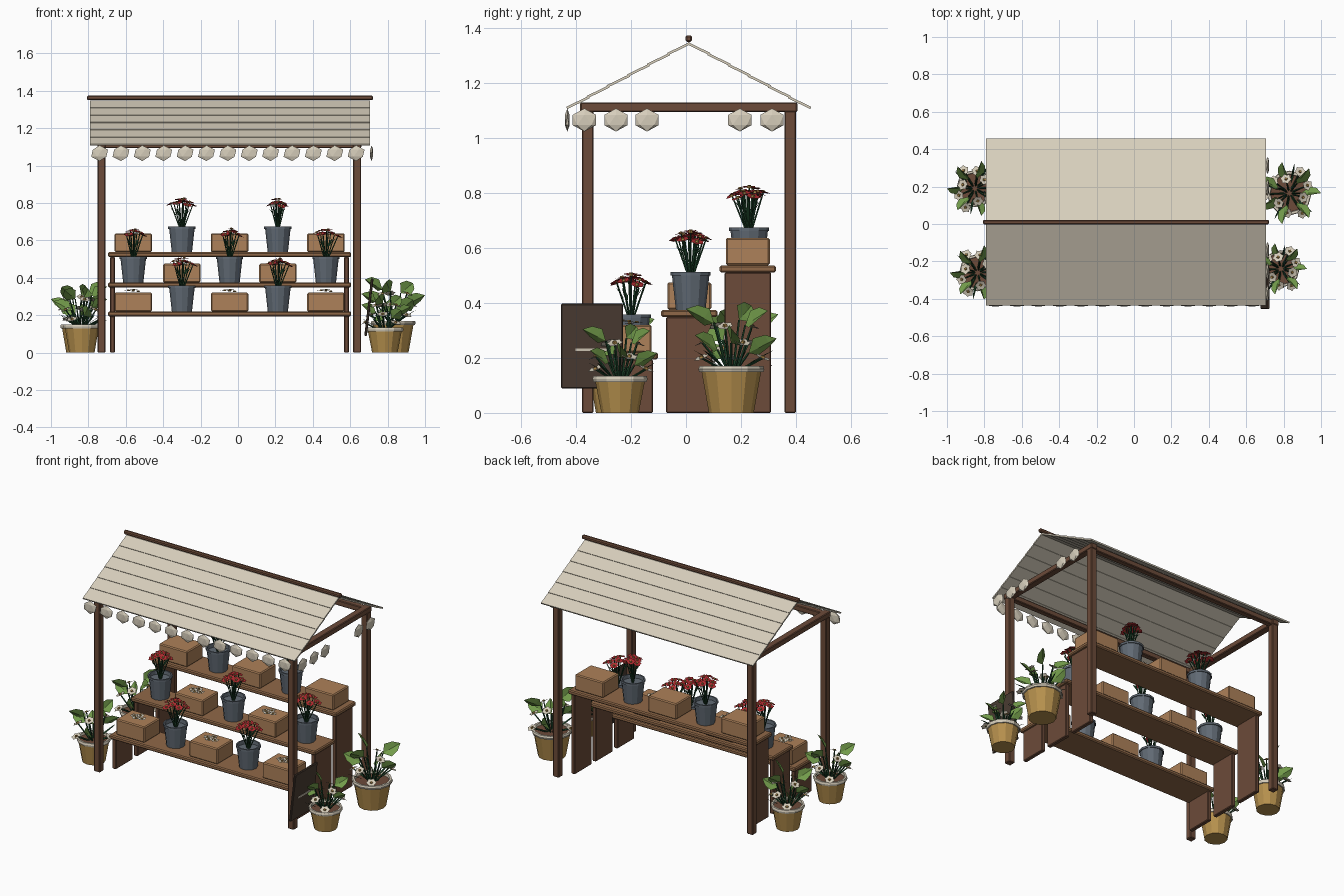
import bpy, bmesh, math, random
from mathutils import Vector, Matrix

random.seed(4)
if "Cube" in bpy.data.objects:
    bpy.data.objects.remove(bpy.data.objects["Cube"])


def material(name, r, g, b):
    m = bpy.data.materials.new(name)
    m.use_nodes = True
    m.diffuse_color = (r, g, b, 1)
    m.node_tree.nodes["Principled BSDF"].inputs["Base Color"].default_value = (r, g, b, 1)
    return m


canvas = material("cream canvas", .68, .62, .50)
dark_wood = material("dark wood", .15, .07, .041)
shelf_wood = material("shelf wood", .28, .14, .065)
crate_wood = material("crate wood", .42, .22, .10)
slate = material("slate metal", .12, .145, .175)
clay = material("ochre clay", .47, .28, .075)
leaf_green = material("leaf green", .17, .33, .07)
stem_green = material("stem green", .012, .055, .022)
red = material("red petal", .45, .025, .03)
board_black = material("chalkboard", .07, .046, .033)


def make(name, bm, mats, loc=(0, 0, 0), rot=(0, 0, 0)):
    mesh = bpy.data.meshes.new(name)
    bm.to_mesh(mesh)
    bm.free()
    ob = bpy.data.objects.new(name, mesh)
    for m in mats:
        mesh.materials.append(m)
    ob.location, ob.rotation_euler = loc, rot
    bpy.context.collection.objects.link(ob)
    return ob


def box(name, loc, size, mat, rot=(0, 0, 0), bevel=0.004):
    bm = bmesh.new()
    bmesh.ops.create_cube(bm, size=1, matrix=Matrix.Diagonal((*size, 1)))
    ob = make(name, bm, [mat], loc, rot)
    if bevel:
        mod = ob.modifiers.new("soft edges", "BEVEL")
        mod.width, mod.segments = bevel, 1
    return ob


def lathe(name, profile, n, loc, mats, indices):
    bm = bmesh.new()
    rings = [[bm.verts.new((r * math.cos(k * math.tau / n), r * math.sin(k * math.tau / n), z))
              for k in range(n)] for r, z in profile]
    for a, b, idx in zip(rings, rings[1:], indices):
        for k in range(n):
            j = (k + 1) % n
            bm.faces.new((a[k], a[j], b[j], b[k])).material_index = idx
    bmesh.ops.remove_doubles(bm, verts=bm.verts, dist=1e-5)
    bmesh.ops.recalc_face_normals(bm, faces=bm.faces)
    return make(name, bm, mats, loc)


def rod(bm, a, b, r, idx):
    d = b - a
    m = Matrix.Translation((a + b) / 2) @ d.to_track_quat("Z", "Y").to_matrix().to_4x4()
    res = bmesh.ops.create_cone(bm, cap_ends=True, segments=4, radius1=r, radius2=r * .8,
                                depth=d.length, matrix=m)
    for v in res["verts"]:
        for f in v.link_faces:
            f.material_index = idx


def leaf(bm, base, tip, width, roll, idx):
    # Pointed blade folded along its midrib
    d = tip - base
    side = Matrix.Rotation(roll, 3, d.normalized()) @ d.cross(Vector((0, 0, 1))).normalized()
    fold = side.cross(d).normalized() * width * .15
    mid = [bm.verts.new(base + d * t) for t in (0, .35, .7, 1)]
    for s in (1, -1):
        e1 = bm.verts.new(base + d * .3 + side * s * width * .5 + fold)
        e2 = bm.verts.new(base + d * .7 + side * s * width * .36 + fold)
        for f in ((mid[0], mid[1], e1), (mid[1], mid[2], e2, e1), (mid[2], mid[3], e2)):
            bm.faces.new(f).material_index = idx


def flower(bm, c, normal, r, petals, idx, heart):
    q = normal.to_track_quat("Z", "Y")
    spin = random.random()
    for k in range(petals):
        a = (k + spin) * math.tau / petals
        pts = [(0, 0, 0), (r * .65, -.42 * r, .1 * r), (r, 0, .15 * r), (r * .65, .42 * r, .1 * r)]
        vs = [bm.verts.new(c + q @ (Matrix.Rotation(a, 3, "Z") @ Vector(p))) for p in pts]
        bm.faces.new(vs).material_index = idx
    rod(bm, c, c + normal * r * .3, r * .3, heart)


def polar(r, a, z):
    return Vector((r * math.cos(a), r * math.sin(a), z))


# Frame: four posts joined by top beams
for x, side in ((-.73, "right"), (.637, "left")):
    for y, end in ((-.358, "front"), (.38, "back")):
        box(f"{end}_{side}_post", (x, y, .55), (.042, .042, 1.1), dark_wood)
    box(f"{side}_beam", (x, .01, 1.113), (.045, .79, .035), dark_wood)
for y, end in ((-.358, "front"), (.38, "back")):
    box(f"{end}_beam", (-.046, y, 1.11), (1.36, .036, .034), dark_wood)

# Roof: lapped strips on both slopes and a ridge pole
slope = math.atan2(.235, .44)
for s, side in ((-1, "front"), (1, "back")):
    for i in range(6):
        d = (i + .5) / 6
        box(f"{side}_roof_strip", (-.043, .01 + s * .44 * d, 1.345 - .235 * d),
            (1.495, .09, .009), canvas, (-s * (slope - .04), 0, 0), 0)
box("ridge_pole", (-.043, .01, 1.362), (1.53, .024, .024), dark_wood, bevel=.006)


# Bunting: faceted flattened discs along the front and one gable
def bunting(name, loc, scale):
    bm = bmesh.new()
    bmesh.ops.create_icosphere(bm, subdivisions=1, radius=1,
                               matrix=Matrix.Diagonal((*scale, 1)))
    make(name, bm, [canvas], loc)


for i in range(13):
    bunting("front_bunting", (-.74 + i * .1143, -.432, 1.066), (.05, .01, .042))
for y in (-.37, -.255, -.142, .196, .313):
    bunting("side_bunting", (.714, y, 1.066), (.01, .05, .042))


# Buckets with bouquets
def bucket(x, y, z, spread, stems):
    lathe("bucket", [(0, 0), (.054, 0), (.068, .125), (.073, .125), (.073, .138), (.064, .138),
                     (.062, .115), (0, .115)], 12, (x, y, z), [slate], [0] * 7)
    bm = bmesh.new()
    for k in range(stems):
        a = k * 2.4
        r = spread * math.sqrt((k + .3) / stems)
        top = polar(r, a, .285 - .035 * (k / stems) - random.random() * .012)
        rod(bm, polar(r * .1, a, .115), top, .0035, 0)
        lean = polar(.5 * r / spread, a, 1).normalized()
        flower(bm, top, lean, .027, 6, 1, 2)
        if k % 2:
            leaf(bm, polar(r * .45, a, .19), polar(r * .45 + .035, a, .235), .014, .5, 0)
    make("bouquet", bm, [stem_green, red, clay], (x, y, z))


# Stepped shelves: board, side panels, crates and buckets per step
outer, inner = (-.56, -.045, .47), (-.30, .213)
steps = (("bottom", -.205, .22, outer, inner, (.065, .065), 9),
         ("middle", .012, .375, inner, outer, (.055, .055, .07), 9),
         ("top", .225, .537, outer, inner, (.07, .045), 11))
for name, y, z, crates, buckets, spreads, stems in steps:
    box(name + "_shelf", (-.045, y, z - .013), (1.30, .205, .026), shelf_wood, bevel=.006)
    for x in (-.671, .58):
        box(name + "_side_panel", (x, y, (z - .026) / 2), (.026, .17, z - .026), dark_wood)
    for x in crates:
        box(name + "_crate", (x, y, z + .05), (.2, .16, .1), crate_wood, bevel=.006)
        if name != "top":
            bm = bmesh.new()
            for k in range(4):
                flower(bm, polar(.026, k * 1.6, .004 + .003 * k), Vector((0, 0, 1)), .026, 5, 0, 1)
            make("crate_blossoms", bm, [canvas, clay], (x, y, z + .1))
    for x, spread in zip(buckets, spreads):
        bucket(x, y + .005, z, spread, stems)


# Potted plants with broad leaves, spiky leaves and pale flowers
def potted_plant(x, y, R, h, reach, top, start):
    lathe("flower_pot", [(0, 0), (.68 * R, 0), (.9 * R, h - .022), (.97 * R, h - .022), (R, h - .011),
                         (.97 * R, h), (.86 * R, h), (.84 * R, h - .015), (0, h - .015)],
          12, (x, y, 0), [clay, canvas, dark_wood], [0, 0, 1, 1, 1, 1, 1, 2])
    bm = bmesh.new()
    rise = top - h
    for k in range(7):
        a = start + k * math.tau / 7
        up = h + rise * (.45, .72, .3, .8, .5, .75, .35)[k]
        base = polar(reach * .38, a, up - rise * .1)
        rod(bm, polar(.015, a, h - .02), base, .005, 0)
        leaf(bm, base, polar(reach, a, up + rise * .12), reach * .5, .95 if k % 2 else -.95, 1)
    for k in range(9):
        a = start + .4 + k * math.tau / 9
        r = reach * (.62, .75, .45)[k % 3]
        head = polar(r, a, h + rise * (.35, .12, .6)[k % 3])
        rod(bm, polar(.02, a, h - .02), head, .005, 0)
        flower(bm, head, polar(.5, a, 1).normalized(), .031, 6, 2, 3)
        if k % 2:
            leaf(bm, polar(.05, a + .3, h), polar(reach * .95, a + .3, h + rise * .25), .014, .2, 0)
    make("plant", bm, [stem_green, leaf_green, canvas, clay], (x, y, 0))


potted_plant(.83, .165, .12, .17, .17, .41, 0)
potted_plant(.785, -.24, .1, .135, .14, .33, 0)
potted_plant(-.85, .19, .1, .15, .15, .39, math.pi)
potted_plant(-.835, -.26, .1, .15, .15, .37, math.pi)

# Leaning chalkboard with one chalk line
tilt = (0, .116, 0)
centre = Vector((.70, -.342, .243))
box("chalkboard", centre, (.014, .225, .31), board_black, tilt)
offset = Matrix.Rotation(tilt[1], 3, "Y") @ Vector((.009, .01, -.012))
box("chalk_line", centre + offset, (.004, .14, .009), canvas, tilt, 0)
